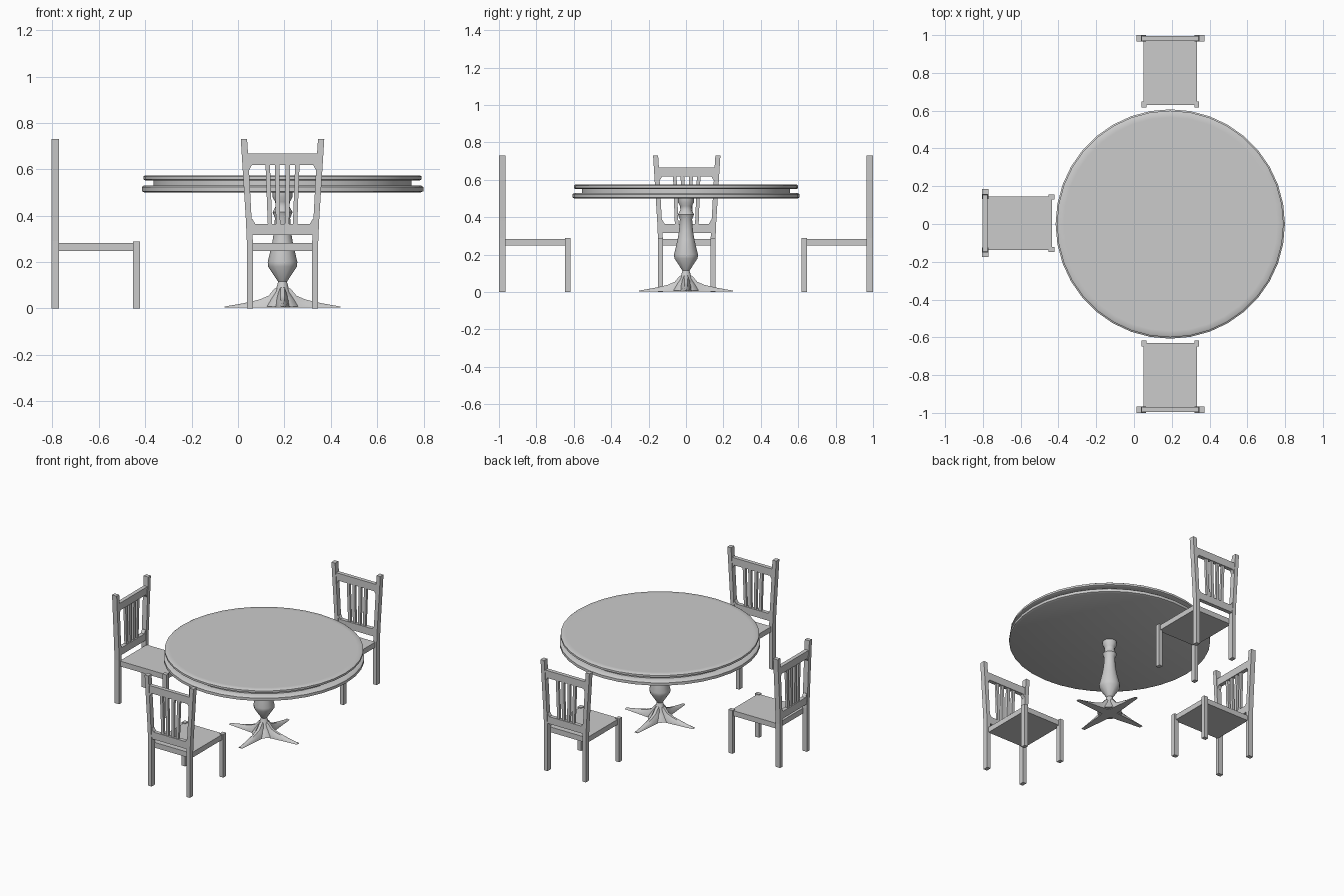
import bpy, bmesh
from math import cos, sin, pi, radians
from mathutils import Matrix

if "Cube" in bpy.data.objects:
    bpy.data.objects.remove(bpy.data.objects["Cube"])

CX = 0.192  # table axis


def add(name, mesh, matrix=None, smooth=None):
    ob = bpy.data.objects.new(name, mesh)
    bpy.context.collection.objects.link(ob)
    if matrix is not None:
        ob.matrix_world = matrix
    if smooth is not None:
        bpy.context.view_layer.objects.active = ob
        ob.select_set(True)
        bpy.ops.object.shade_smooth_by_angle(angle=radians(smooth))
        ob.select_set(False)
    return ob


def loft(name, rings):
    """Closed skin through equal-sized rings of points."""
    bm = bmesh.new()
    loops = [[bm.verts.new(p) for p in ring] for ring in rings]
    n = len(loops[0])
    for a, b in zip(loops, loops[1:]):
        for i in range(n):
            j = (i + 1) % n
            bm.faces.new((a[i], a[j], b[j], b[i]))
    bm.faces.new(loops[0][::-1])
    bm.faces.new(loops[-1])
    bmesh.ops.recalc_face_normals(bm, faces=bm.faces)
    mesh = bpy.data.meshes.new(name)
    bm.to_mesh(mesh)
    bm.free()
    return mesh


def lathe(name, profile, n):
    return loft(name, [[(r * cos(2 * pi * i / n), r * sin(2 * pi * i / n), z)
                        for i in range(n)] for r, z in profile])


def prism(name, outline, y0, y1):
    """Outline in x,z extruded along y."""
    return loft(name, [[(x, y, z) for x, z in outline] for y in (y0, y1)])


def bar(name, x0, x1, y0, y1, z0, z1):
    return prism(name, [(x0, z0), (x1, z0), (x1, z1), (x0, z1)], y0, y1)


def flip(outline):
    return [(-x, z) for x, z in outline]


# Table top: two rounded discs with a recess between them
axis = Matrix.Translation((CX, 0, 0))
top_profile = [(0.595, 0.50), (0.607, 0.505), (0.607, 0.523), (0.598, 0.53),
               (0.557, 0.53), (0.557, 0.552), (0.592, 0.552), (0.60, 0.556),
               (0.60, 0.569), (0.592, 0.574), (0.565, 0.574)]
add("table_top", lathe("table_top", top_profile, 36), axis, 40)

# Turned pedestal column
column_profile = [(0.075, 0.008), (0.055, 0.04), (0.03, 0.075), (0.019, 0.115),
                  (0.062, 0.18), (0.064, 0.20), (0.045, 0.28), (0.037, 0.33),
                  (0.033, 0.39), (0.043, 0.415), (0.03, 0.44), (0.032, 0.46),
                  (0.043, 0.48), (0.043, 0.502)]
add("pedestal_column", lathe("pedestal_column", column_profile, 12), axis, 35)

# Four splayed feet
foot_sections = [(0.0, 0.03, 0.10), (0.035, 0.032, 0.085), (0.06, 0.03, 0.055),
                 (0.10, 0.026, 0.038), (0.17, 0.019, 0.022), (0.25, 0.012, 0.008)]
foot = loft("pedestal_foot", [
    [(r, -w, 0.003), (r, w, 0.003), (r, w * 0.85, 0.003 + (z - 0.003) * 0.5),
     (r, w * 0.3, z), (r, -w * 0.3, z), (r, -w * 0.85, 0.003 + (z - 0.003) * 0.5)]
    for r, w, z in foot_sections])
for k in range(4):
    add("pedestal_foot", foot, axis @ Matrix.Rotation(k * pi / 2, 4, 'Z'), 35)

# Chair parts in local space: backrest at y = 0, seat towards +y
post = [(0.128, 0), (0.154, 0), (0.154, 0.29), (0.158, 0.38), (0.18, 0.73),
        (0.153, 0.73), (0.147, 0.64), (0.133, 0.38), (0.128, 0.29)]
gusset_low = [(0.115, 0.36), (0.14, 0.36), (0.14, 0.385), (0.13, 0.385)]
gusset_high = [(0.13, 0.622), (0.15, 0.622), (0.15, 0.597), (0.144, 0.597)]
parts = [
    bar("seat", -0.142, 0.142, 0.03, 0.37, 0.248, 0.283),
    prism("back_post_right", post, 0, 0.034),
    prism("back_post_left", flip(post), 0, 0.034),
    prism("top_rail", [(-0.147, 0.618), (0.147, 0.618), (0.152, 0.667),
                       (-0.152, 0.667)], 0.004, 0.03),
    prism("lower_rail", [(-0.132, 0.316), (0.132, 0.316), (0.135, 0.364),
                         (-0.135, 0.364)], 0.004, 0.03),
]
for side, f in (("right", lambda o: o), ("left", flip)):
    parts.append(prism("lower_gusset_" + side, f(gusset_low), 0.004, 0.03))
    parts.append(prism("upper_gusset_" + side, f(gusset_high), 0.004, 0.03))
for s in (-1, 1):
    x = s * 0.14
    parts.append(bar("front_leg", x - 0.013, x + 0.013, 0.352, 0.383, 0, 0.288))
# Slats lean outwards towards the top
for x0, x1 in ((-0.054, -0.064), (-0.019, -0.023), (0.019, 0.023), (0.054, 0.064)):
    w = 0.0095
    parts.append(prism("back_slat", [(x0 - w, 0.36), (x0 + w, 0.36),
                                     (x1 + w, 0.625), (x1 - w, 0.625)], 0.009, 0.025))

# Three chairs round the table
for x, y, ang in ((CX, -1, 0), (CX, 1, 180), (-0.805, 0.004, -90)):
    m = Matrix.Translation((x, y, 0)) @ Matrix.Rotation(radians(ang), 4, 'Z')
    for mesh in parts:
        add(mesh.name, mesh, m)
